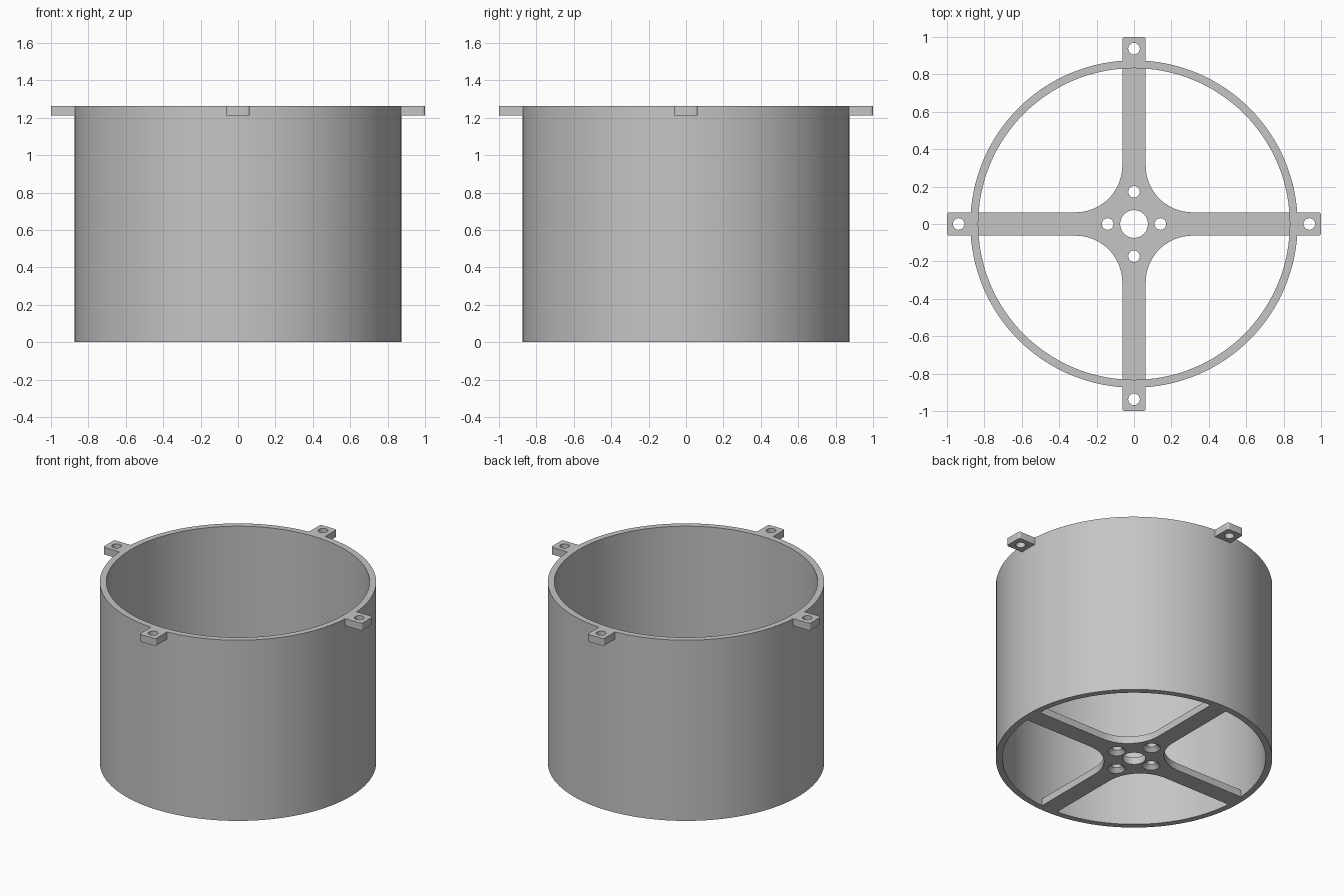
import bpy
import bmesh
from math import sin, cos, pi, radians
from mathutils import Matrix, Vector

OUTER, INNER, HEIGHT = 0.875, 0.833, 1.262
HALF, PLATE, FILLET = 0.0625, 0.05, 0.25

cube = bpy.data.objects.get("Cube")
if cube:
    bpy.data.objects.remove(cube, do_unlink=True)

grey = bpy.data.materials.new("light_grey")
grey.use_nodes = True
colour = (0.56, 0.56, 0.56, 1)
grey.diffuse_color = colour
grey.node_tree.nodes["Principled BSDF"].inputs["Base Color"].default_value = colour


def finish(name, bm):
    bmesh.ops.recalc_face_normals(bm, faces=bm.faces)
    mesh = bpy.data.meshes.new(name)
    bm.to_mesh(mesh)
    bm.free()
    mesh.materials.append(grey)
    obj = bpy.data.objects.new(name, mesh)
    bpy.context.collection.objects.link(obj)
    return obj


def lathe(bm, profile, steps, centre=(0, 0), loop=False):
    """Turn (radius, z) points around a vertical axis; cap the ends unless looped."""
    rings = []
    for r, z in profile:
        rings.append([bm.verts.new((centre[0] + r * cos(2 * pi * i / steps),
                                    centre[1] + r * sin(2 * pi * i / steps), z))
                      for i in range(steps)])
    pairs = list(zip(rings, rings[1:]))
    if loop:
        pairs.append((rings[-1], rings[0]))
    else:
        bm.faces.new(rings[0])
        bm.faces.new(rings[-1])
    for a, b in pairs:
        for i in range(steps):
            j = (i + 1) % steps
            bm.faces.new((a[i], a[j], b[j], b[i]))


def prism(name, outline, z0, z1):
    bm = bmesh.new()
    face = bm.faces.new([bm.verts.new((p[0], p[1], z0)) for p in outline])
    top = bmesh.ops.extrude_face_region(bm, geom=[face])["geom"]
    bmesh.ops.translate(bm, vec=(0, 0, z1 - z0),
                        verts=[v for v in top if isinstance(v, bmesh.types.BMVert)])
    return finish(name, bm)


def arc(cx, cy, r, start, end, steps):
    angles = [radians(start + (end - start) * i / steps) for i in range(steps + 1)]
    return [Vector((cx + r * cos(a), cy + r * sin(a))) for a in angles]


def cut(obj, bm):
    """Subtract the solids in bm from obj."""
    cutter = finish("hole_cutter", bm)
    cutter.hide_render = True
    mod = obj.modifiers.new("holes", 'BOOLEAN')
    mod.operation, mod.solver, mod.object = 'DIFFERENCE', 'EXACT', cutter
    activate(obj)
    bpy.ops.object.modifier_apply(modifier=mod.name)
    bpy.data.objects.remove(cutter, do_unlink=True)


def activate(obj):
    bpy.ops.object.select_all(action='DESELECT')
    obj.select_set(True)
    bpy.context.view_layer.objects.active = obj


def smooth(obj):
    activate(obj)
    bpy.ops.object.shade_smooth_by_angle(angle=radians(25))


# Open cylindrical wall
bm = bmesh.new()
lathe(bm, [(OUTER, 0), (OUTER, HEIGHT), (INNER, HEIGHT), (INNER, 0)], 128, loop=True)
parts = [finish("cylinder_wall", bm)]

# Cross-shaped base with filleted inner corners
outline = []
for k in range(4):
    turn = Matrix.Rotation(k * pi / 2, 2)
    c = HALF + FILLET
    quarter = [Vector((INNER, -HALF)), Vector((INNER, HALF))]
    quarter += arc(c, c, FILLET, 270, 180, 20)
    outline += [turn @ p for p in quarter]
cross = prism("base_cross", outline, 0, PLATE)

# Centre bore and four countersunk screw holes
bm = bmesh.new()
lathe(bm, [(0.074, -0.1), (0.074, 0.1)], 48)
for x, y in [(0.141, 0), (-0.141, 0), (0, 0.172), (0, -0.172)]:
    lathe(bm, [(0.067, -0.01), (0.031, 0.026), (0.031, 0.1)], 32, (x, y))
cut(cross, bm)
parts.append(cross)

# Four drilled mounting tabs at the rim
sides = ["left", "back", "right", "front"]
r = 0.014
for k, side in enumerate(sides):
    turn = Matrix.Rotation(k * pi / 2, 2)
    shape = [Vector((OUTER - 0.003, -HALF))]
    shape += arc(1 - r, -HALF + r, r, -90, 0, 5)
    shape += arc(1 - r, HALF - r, r, 0, 90, 5)
    shape.append(Vector((OUTER - 0.003, HALF)))
    tab = prism(side + "_tab", [turn @ p for p in shape], HEIGHT - PLATE, HEIGHT)
    bm = bmesh.new()
    lathe(bm, [(0.031, 1), (0.031, 1.5)], 32, turn @ Vector((0.9375, 0)))
    cut(tab, bm)
    parts.append(tab)

for part in parts:
    smooth(part)
